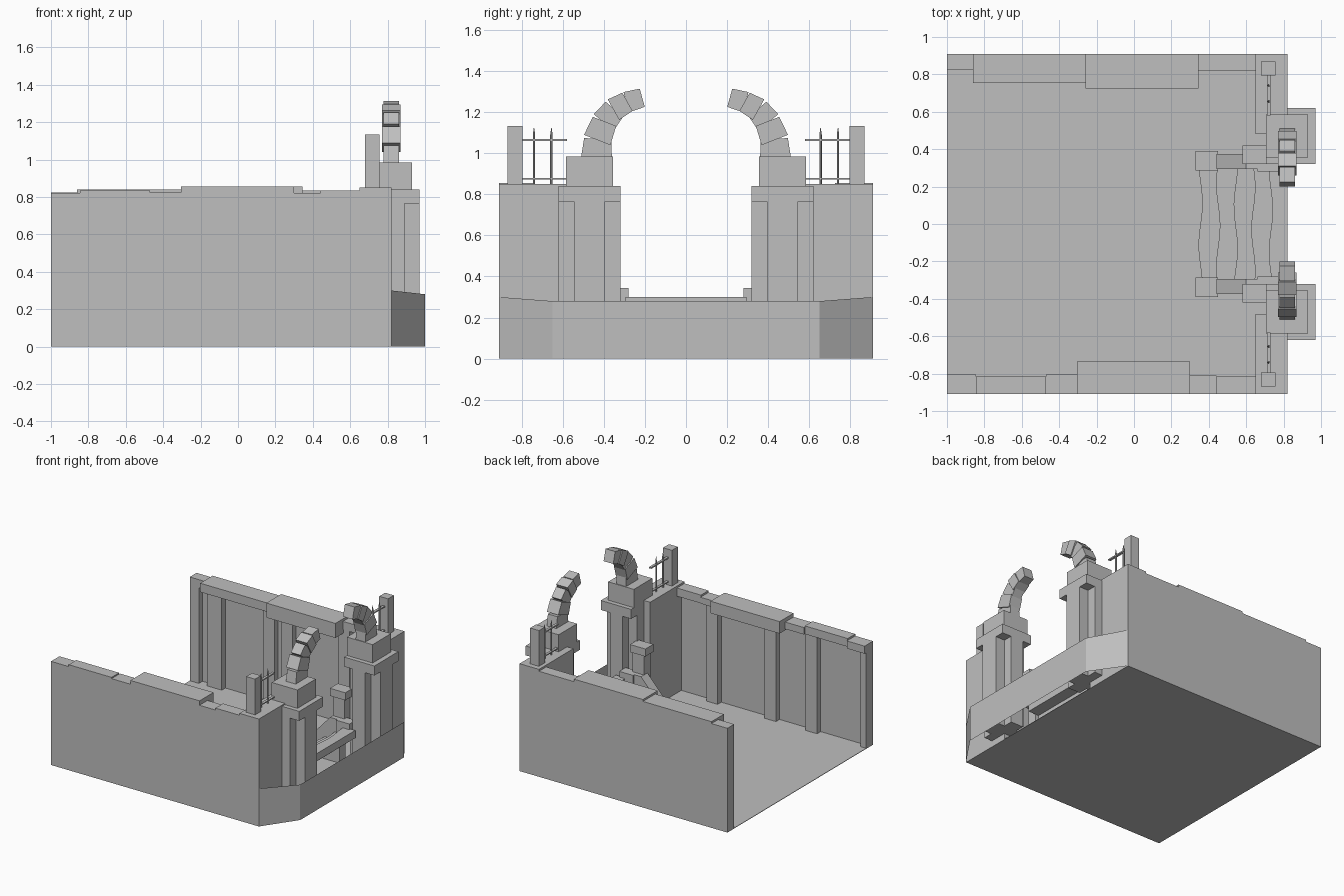
import bpy, bmesh, math
from mathutils import Vector

old = bpy.data.objects.get("Cube")
if old:
    bpy.data.objects.remove(old, do_unlink=True)

stone = bpy.data.materials.new("grey_stone")
stone.use_nodes = True
GREY = (0.52, 0.52, 0.52, 1)
stone.diffuse_color = GREY
stone.node_tree.nodes["Principled BSDF"].inputs["Base Color"].default_value = GREY


def finish(name, bm):
    bmesh.ops.recalc_face_normals(bm, faces=bm.faces)
    me = bpy.data.meshes.new(name)
    bm.to_mesh(me)
    bm.free()
    me.materials.append(stone)
    ob = bpy.data.objects.new(name, me)
    bpy.context.collection.objects.link(ob)
    return ob


def add_box(bm, x0, x1, y0, y1, z0, z1):
    vs = bmesh.ops.create_cube(bm, size=1)["verts"]
    for v in vs:
        v.co = Vector(((x0 + x1) / 2 + v.co.x * (x1 - x0),
                       (y0 + y1) / 2 + v.co.y * (y1 - y0),
                       (z0 + z1) / 2 + v.co.z * (z1 - z0)))


def boxes(name, side, *dims):
    """Boxes given for the +y half, mirrored when side is -1."""
    bm = bmesh.new()
    for x0, x1, y0, y1, z0, z1 in dims:
        add_box(bm, x0, x1, min(side * y0, side * y1), max(side * y0, side * y1), z0, z1)
    return finish(name, bm)


def prism(bm, profile, a, b, place):
    """Extrude a 2D profile from a to b; place maps (u, v, depth) to a point."""
    ends = [[bm.verts.new(place(u, v, d)) for u, v in profile] for d in (a, b)]
    n = len(profile)
    for ring in ends:
        bm.faces.new(ring)
    for i in range(n):
        j = (i + 1) % n
        bm.faces.new((ends[0][i], ends[0][j], ends[1][j], ends[1][i]))


# Floor slab
boxes("floor", 1, (-1, 0.82, -0.91, 0.91, 0, 0.004))

# Open plinth skirt with angled ends
bm = bmesh.new()
path = [(0.82, -0.91, 0.3), (1, -0.65, 0.28), (1, 0.65, 0.28), (0.82, 0.91, 0.3)]
low = [bm.verts.new((x, y, 0)) for x, y, z in path]
high = [bm.verts.new(p) for p in path]
for i in range(3):
    bm.faces.new((low[i], low[i + 1], high[i + 1], high[i]))
finish("plinth", bm)

# Side walls: coping stones as (x start, x end, inner y, bottom, top), posts as x spans
copings = {
    -1: [(-1, -0.845, 0.805, 0.76, 0.82), (-0.845, -0.47, 0.815, 0.77, 0.835),
         (-0.47, -0.305, 0.805, 0.77, 0.825), (-0.305, 0.3, 0.735, 0.76, 0.855),
         (0.3, 0.44, 0.81, 0.77, 0.82), (0.44, 0.65, 0.815, 0.77, 0.835)],
    1: [(-1, -0.86, 0.825, 0.76, 0.825), (-0.86, -0.26, 0.755, 0.77, 0.84),
        (-0.26, 0.345, 0.725, 0.74, 0.855), (0.345, 0.65, 0.82, 0.77, 0.835)],
}
posts = {
    -1: [(-1, -0.95), (-0.57, -0.47), (-0.21, -0.11), (0.3, 0.4)],
    1: [(-1, -0.92), (-0.85, -0.72), (-0.36, -0.26), (-0.2, -0.1), (0.3, 0.4)],
}
for side, label in ((-1, "front"), (1, "back")):
    boxes(label + "_wall", side, (-1, 0.82, 0.87, 0.91, 0, 0.82))
    for x0, x1, y, z0, z1 in copings[side]:
        boxes(label + "_coping", side, (x0, x1, y, 0.91, z0, z1))
    for x0, x1 in posts[side]:
        boxes(label + "_wall_post", side, (x0, x1, 0.825, 0.87, 0, 0.77))

    # Gate wall beside the opening
    boxes(label + "_gate_wall", side, (0.65, 0.82, 0.48, 0.91, 0, 0.85))

    # Cross-shaped pillar with cap and top block
    boxes(label + "_pillar_shaft", side,
          (0.705, 0.97, 0.395, 0.545, 0.05, 0.765),
          (0.78, 0.89, 0.32, 0.62, 0.05, 0.765))
    boxes(label + "_pillar_cap", side, (0.705, 0.97, 0.32, 0.62, 0.765, 0.84))
    boxes(label + "_pillar_block", side, (0.705, 0.93, 0.355, 0.585, 0.84, 0.985))

    # Broken arch: tapering stones following a curve in y and z
    curve = [Vector(p) for p in ((0.435, 0.985), (0.43, 1.07), (0.397, 1.155),
                                 (0.348, 1.215), (0.285, 1.25), (0.213, 1.27))]
    bm = bmesh.new()
    for i in range(5):
        a, b = curve[i], curve[i + 1]
        d = (b - a).normalized()
        nrm = Vector((d.y, -d.x))
        ha, hb = 0.075 - 0.006 * i, 0.066 - 0.005 * i
        ring = [a + nrm * ha - d * 0.006, b + nrm * hb, b - nrm * hb, a - nrm * ha - d * 0.006]
        half = 0.05 if i % 2 else 0.042
        prism(bm, [tuple(p) for p in ring], 0.82 - half, 0.82 + half,
              lambda u, v, x: (x, side * u, v))
    finish(label + "_broken_arch", bm)

    # Iron fence between post and pillar
    boxes(label + "_fence_post", side, (0.68, 0.757, 0.795, 0.868, 0.85, 1.133))
    boxes(label + "_fence_rails", side,
          (0.71, 0.73, 0.55, 0.8, 0.872, 0.88), (0.71, 0.73, 0.58, 0.8, 1.06, 1.07))
    bm = bmesh.new()
    for y in (0.655, 0.74):
        for z, length, r_top in ((0.97, 0.24, 0.006), (1.11, 0.04, 0)):
            made = bmesh.ops.create_cone(bm, cap_ends=True, segments=6, radius1=0.006,
                                         radius2=r_top, depth=length)
            bmesh.ops.translate(bm, verts=made["verts"], vec=(0.72, side * y, z))
    finish(label + "_fence_spikes", bm)

    # Stair side: foot block, sloping curb, landing curb and inner newel
    boxes(label + "_stair_foot", side, (0.33, 0.45, 0.285, 0.39, 0, 0.13))
    bm = bmesh.new()
    prism(bm, [(0.44, 0), (0.68, 0), (0.68, 0.345), (0.6, 0.345), (0.44, 0.17)], 0.295, 0.375,
          lambda u, v, y: (u, side * y, v))
    finish(label + "_stair_curb", bm)
    boxes(label + "_landing_curb", side, (0.66, 0.78, 0.28, 0.36, 0.25, 0.345))
    boxes(label + "_newel", side, (0.6, 0.7, 0.33, 0.41, 0.3, 0.5),
          (0.58, 0.715, 0.32, 0.42, 0.5, 0.56))

# Worn stair treads with wavy noses
for i in range(5):
    x0 = 0.355 + i * 0.094
    x1 = x0 + 0.11 if i < 4 else 0.82
    top = 0.06 * (i + 1)
    n = 16
    ys = [-0.295 + 0.59 * k / n for k in range(n + 1)]
    nose = [(x0 + 0.01 * math.sin(14 * y + i * 1.7), y) for y in ys]
    bm = bmesh.new()
    prism(bm, nose + [(x1, ys[-1]), (x1, ys[0])], top - 0.06, top,
          lambda u, v, z: (u, v, z))
    finish("stair_tread", bm)
